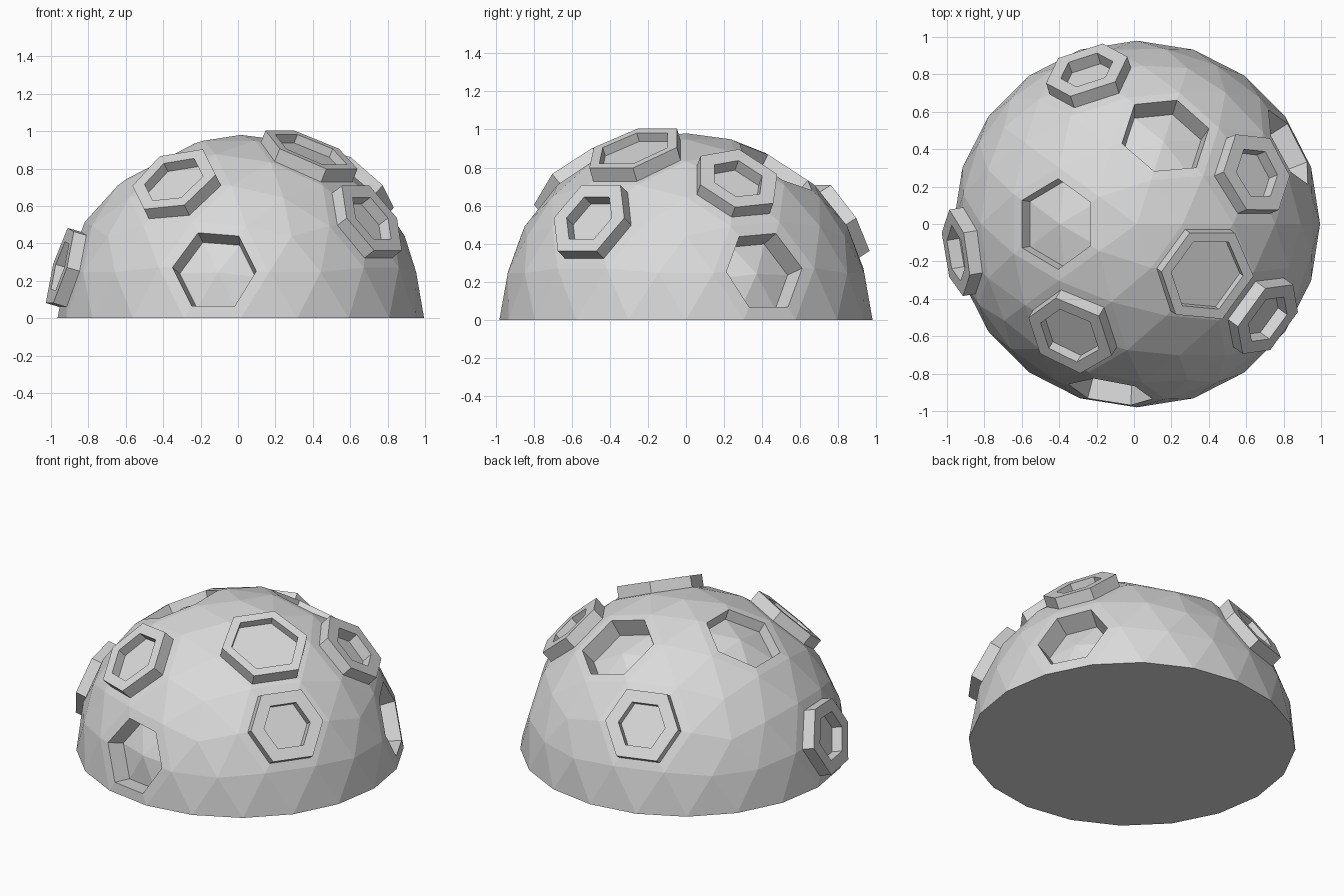
import bpy
import bmesh
from math import atan2
from mathutils import Vector

cube = bpy.data.objects.get("Cube")
if cube:
    bpy.data.objects.remove(cube)

RADIUS = 0.98

# Raised hexagonal rings: direction, outer scale, opening scale, well depth
RINGS = [
    ((-0.26, 0.81, 0.53), 0.79, 0.64, 0.07),
    ((-0.95, -0.16, 0.28), 0.78, 0.64, 0.07),
    ((-0.36, -0.59, 0.72), 0.82, 0.70, 0.06),
    ((0.36, -0.26, 0.89), 0.89, 0.78, 0.05),
    ((0.69, -0.50, 0.53), 0.79, 0.64, 0.07),
    ((0.64, 0.26, 0.72), 0.78, 0.62, 0.07),
]
RING_HEIGHT = 0.075

# Sunken hexagonal pits: direction, opening scale, depth
PITS = [
    ((0.16, 0.50, 0.85), 0.81, 0.10),
    ((-0.45, 0.0, 0.89), 0.80, 0.06),
    ((-0.14, -0.86, 0.28), 0.76, 0.10),
    ((0.86, 0.42, 0.28), 0.75, 0.11),
]


def nearest(bm, direction):
    d = Vector(direction).normalized()
    return max(bm.verts, key=lambda v: v.co.dot(d))


def open_patch(bm, centre):
    """Remove the facets round a vertex; return its position and ordered rim."""
    c = centre.co.copy()
    n = c.normalized()
    u = n.orthogonal().normalized()
    w = n.cross(u)
    rim = [e.other_vert(centre) for e in centre.link_edges]
    rim.sort(key=lambda v: atan2((v.co - c).dot(w), (v.co - c).dot(u)))
    bmesh.ops.delete(bm, geom=[centre], context='VERTS')
    return c, n, rim


def bridge(bm, lower, points):
    """Add a new loop of vertices joined to the previous loop by quads."""
    upper = [bm.verts.new(p) for p in points]
    count = len(lower)
    for i in range(count):
        j = (i + 1) % count
        bm.faces.new((lower[i], lower[j], upper[j], upper[i]))
    return upper


def add_ring(bm, centre, scale, opening, depth):
    c, n, rim = open_patch(bm, centre)
    base = bridge(bm, rim, [c.lerp(v.co, scale) for v in rim])
    level = sum(v.co.dot(n) for v in base) / len(base) + RING_HEIGHT
    top = bridge(bm, base, [v.co + n * (level - v.co.dot(n)) for v in base])
    mid = sum((v.co for v in top), Vector()) / len(top)
    lip = bridge(bm, top, [mid.lerp(v.co, opening) for v in top])
    floor = bridge(bm, lip, [v.co - n * depth for v in lip])
    bm.faces.new(floor)


def add_pit(bm, centre, scale, depth):
    c, n, rim = open_patch(bm, centre)
    lip = bridge(bm, rim, [c.lerp(v.co, scale) for v in rim])
    floor = bridge(bm, lip, [v.co * (1 - depth) - n * depth * 0.2 for v in lip])
    peak = bm.verts.new(c * (1 - depth))
    for i, v in enumerate(floor):
        bm.faces.new((v, floor[(i + 1) % len(floor)], peak))


# Faceted half sphere
bm = bmesh.new()
bmesh.ops.create_icosphere(bm, subdivisions=3, radius=RADIUS)
bmesh.ops.delete(bm, geom=[v for v in bm.verts if v.co.z < -0.01], context='VERTS')

# Flat underside
border = [v for v in bm.verts if abs(v.co.z) < 0.01]
border.sort(key=lambda v: atan2(v.co.y, v.co.x))
for v in border:
    v.co.z = 0
bm.faces.new(border)

# Rings and pits
rings = [(nearest(bm, d), *rest) for d, *rest in RINGS]
pits = [(nearest(bm, d), *rest) for d, *rest in PITS]
for args in rings:
    add_ring(bm, *args)
for args in pits:
    add_pit(bm, *args)

bmesh.ops.recalc_face_normals(bm, faces=bm.faces[:])
bmesh.ops.translate(bm, verts=bm.verts[:], vec=(0.015, 0, 0))

mesh = bpy.data.meshes.new("cratered_dome")
bm.to_mesh(mesh)
bm.free()
dome = bpy.data.objects.new("cratered_dome", mesh)
bpy.context.collection.objects.link(dome)

# Plain grey surface
grey = bpy.data.materials.new("light_grey")
grey.use_nodes = True
colour = (0.7, 0.7, 0.7, 1)
grey.diffuse_color = colour
grey.node_tree.nodes["Principled BSDF"].inputs["Base Color"].default_value = colour
mesh.materials.append(grey)
